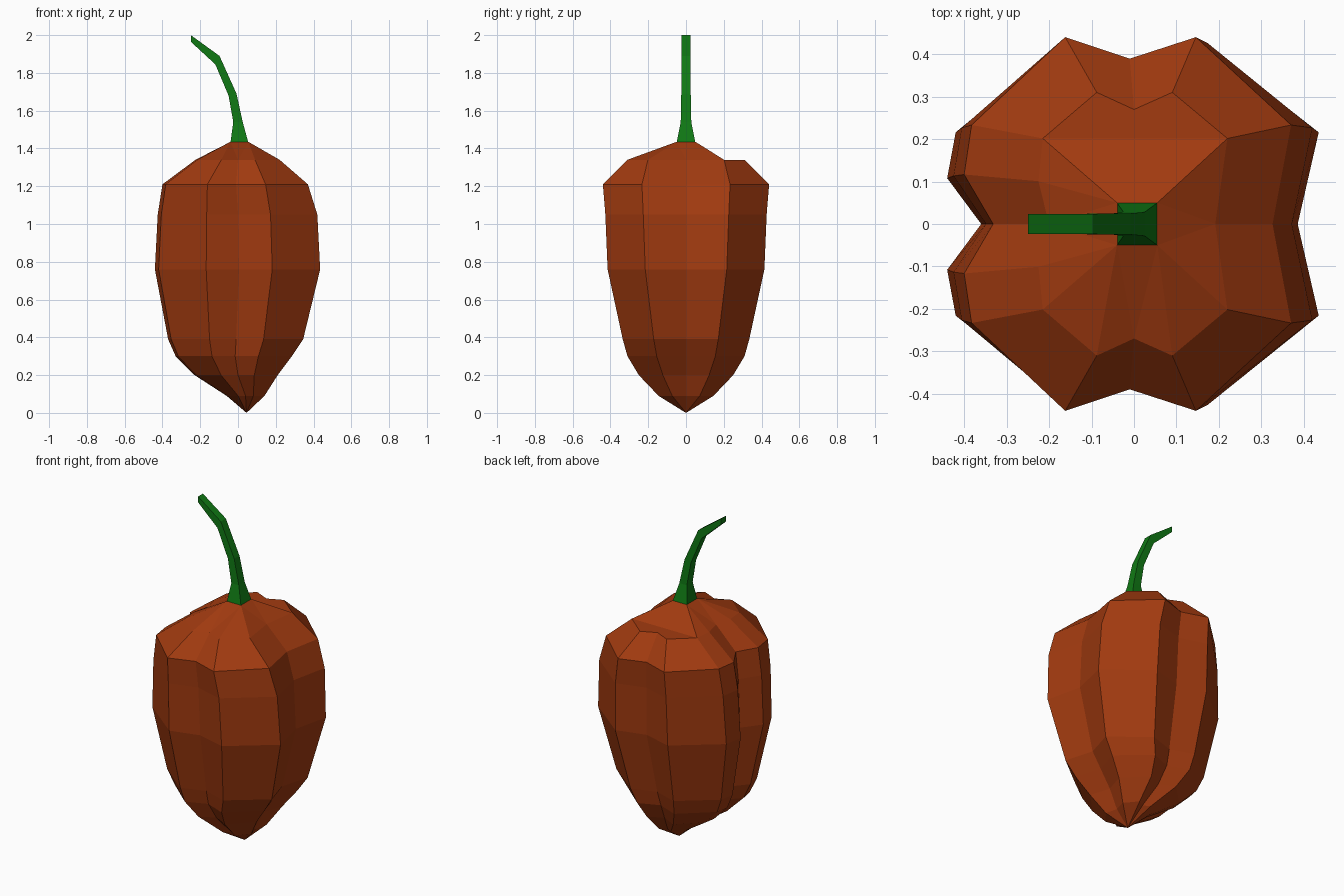
import bpy, bmesh
from mathutils import Vector

if "Cube" in bpy.data.objects:
    bpy.data.objects.remove(bpy.data.objects["Cube"])


def material(name, rgb):
    m = bpy.data.materials.new(name)
    m.diffuse_color = (*rgb, 1)
    m.use_nodes = True
    m.node_tree.nodes["Principled BSDF"].inputs["Base Color"].default_value = m.diffuse_color
    return m


def finish(bm, name, mat):
    bmesh.ops.remove_doubles(bm, verts=bm.verts[:], dist=0.0005)
    bmesh.ops.recalc_face_normals(bm, faces=bm.faces[:])
    me = bpy.data.meshes.new(name)
    bm.to_mesh(me)
    bm.free()
    me.materials.append(mat)
    ob = bpy.data.objects.new(name, me)
    bpy.context.collection.objects.link(ob)
    return ob


def bridge(bm, a, b):
    n = len(a)
    for i in range(n):
        j = (i + 1) % n
        bm.faces.new((a[i], a[j], b[j], b[i]))


red = material("pepper orange", (0.36, 0.043, 0.005))
green = material("stem green", (0.005, 0.19, 0.007))

# Lobed pepper: z, left x, centre x, right x, half depth, side corner fraction, groove, left groove
levels = [
    (1.34, -0.225, 0.0, 0.22, 0.31, 0.65, 0.87, 0.89),
    (1.21, -0.40, -0.01, 0.37, 0.44, 0.53, 0.885, 0.825),
    (1.05, -0.425, 0.0, 0.42, 0.427, 0.53, 0.885, 0.82),
    (0.76, -0.44, 0.005, 0.435, 0.415, 0.52, 0.885, 0.82),
    (0.39, -0.37, -0.01, 0.345, 0.335, 0.51, 0.86, 0.80),
    (0.30, -0.33, -0.015, 0.285, 0.31, 0.50, 0.84, 0.78),
    (0.20, -0.23, 0.0, 0.21, 0.25, 0.49, 0.82, 0.76),
    (0.09, -0.06, 0.04, 0.14, 0.145, 0.50, 0.82, 0.80),
]


def section(z, xl, c, xr, d, s, g, gl):
    def right(f): return c + (xr - c) * f
    def left(f): return c + (xl - c) * f
    half = [(right(1), s * d), (right(0.41), d), (c, g * d), (left(0.39), d),
            (left(0.955), s * d), (left(1), s * d / 2)]
    pts = [(right(g), 0)] + half + [(left(gl), 0)]
    pts += [(x, -y) for x, y in reversed(half)]
    return [Vector((x, y, z)) for x, y in pts]


bm = bmesh.new()
rings = [[bm.verts.new(p) for p in section(*lv)] for lv in levels]
for a, b in zip(rings, rings[1:]):
    bridge(bm, a, b)
# pointed bottom
tip = bm.verts.new((0.045, 0, 0))
last = rings[-1]
for i in range(14):
    bm.faces.new((last[i], last[(i + 1) % 14], tip))
# shoulders running up to the square stem seat
r = rings[0]
br, bl, fl, fr = [bm.verts.new((x, y, 1.435)) for x, y in
                  ((0.055, 0.05), (-0.04, 0.05), (-0.04, -0.05), (0.055, -0.05))]
bm.faces.new((br, bl, fl, fr))
bm.faces.new(r[1:6])                        # flat back shoulder
bm.faces.new((br, r[1], r[5], bl))
for c0, c1, ids in ((bl, fl, (5, 6, 7, 8, 9)),
                    (fl, fr, (9, 10, 11, 12, 13)),
                    (fr, br, (13, 0, 1))):
    mid = len(ids) // 2
    for k in range(len(ids) - 1):
        bm.faces.new((c0 if k < mid else c1, r[ids[k]], r[ids[k + 1]]))
    bm.faces.new((c0, r[ids[mid]], c1))
finish(bm, "pepper_body", red)

# Curved square stem: left edge x,z, right edge x,z, half depth
stem = [(-0.04, 1.43, 0.055, 1.43, 0.05),
        (-0.025, 1.54, 0.025, 1.54, 0.028),
        (-0.05, 1.68, -0.008, 1.69, 0.025),
        (-0.12, 1.845, -0.098, 1.89, 0.024),
        (-0.25, 1.965, -0.25, 2.0, 0.023)]
bm = bmesh.new()
rings = [[bm.verts.new(p) for p in ((xa, -d, za), (xb, -d, zb), (xb, d, zb), (xa, d, za))]
         for xa, za, xb, zb, d in stem]
for a, b in zip(rings, rings[1:]):
    bridge(bm, a, b)
bm.faces.new(rings[0])
bm.faces.new(rings[-1])
finish(bm, "stem", green)
